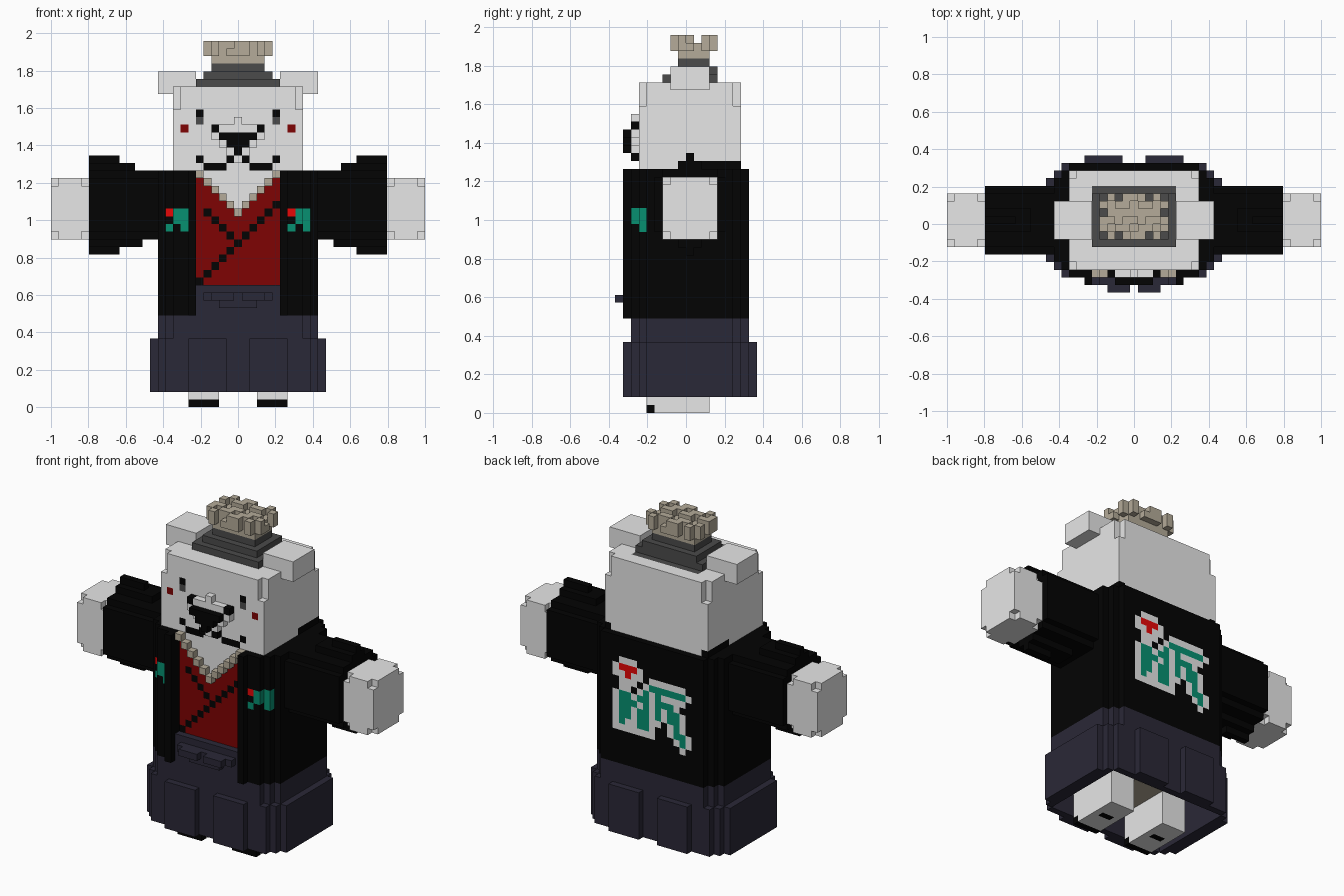
import bpy, bmesh

if "Cube" in bpy.data.objects:
    bpy.data.objects.remove(bpy.data.objects["Cube"])

V = 2 / 49                      # size of one block
COLOURS = {
    "fur_white": (0.80, 0.80, 0.80), "cloth_black": (0.001, 0.001, 0.001),
    "vest_red": (0.21, 0.001, 0.001), "skirt_navy": (0.023, 0.021, 0.038),
    "emblem_green": (0.002, 0.28, 0.165), "bright_red": (0.80, 0.002, 0.002),
    "tan": (0.46, 0.41, 0.32), "hat_grey": (0.07, 0.07, 0.07),
}
mats = {}
for name, rgb in COLOURS.items():
    mats[name] = bpy.data.materials.new(name)
    mats[name].diffuse_color = (*rgb, 1)
WHITE, BLACK, RED, NAVY, GREEN, BRIGHT, TAN, GREY = COLOURS

cells = {}                      # (x, y, z) block -> (part, colour)


def fill(part, col, xs, ys, zs, mirror=False):
    """Fill a box of blocks; ranges are inclusive. part=None carves."""
    for x in range(xs[0], xs[1] + 1):
        for y in range(ys[0], ys[1] + 1):
            for z in range(zs[0], zs[1] + 1):
                for sx in ((x, -x) if mirror else (x,)):
                    if part is None:
                        cells.pop((sx, y, z), None)
                    else:
                        cells[sx, y, z] = (part, col)


def paint(col, x, z, back=False):
    """Recolour the outermost block seen from the front or the back."""
    for y in (range(9, -10, -1) if back else range(-9, 10)):
        if (x, y, z) in cells:
            cells[x, y, z] = (cells[x, y, z][0], col)
            return


def line(a, b):
    n = max(abs(b[0] - a[0]), abs(b[1] - a[1]))
    return {(round(a[0] + (b[0] - a[0]) * i / n), round(a[1] + (b[1] - a[1]) * i / n))
            for i in range(n + 1)}


# skirt: stepped outline, hollow below, with raised pleats front and back
for w, y0, y1 in ((11, -5, 5), (10, -6, 6), (9, -7, 7)):
    fill("skirt", NAVY, (-w, w), (y0, y1), (2, 8))
    fill("skirt", NAVY, (1 - w, w - 1), (y0, y1), (9, 11))
fill("skirt", NAVY, (2, 6), (-8, 8), (2, 8), True)
fill(None, None, (-9, 9), (-6, 6), (2, 8))

# legs with black toes and sole pads, and the lower body between them
fill("lower_body", TAN, (-2, 2), (-4, 2), (5, 8))
fill("leg", WHITE, (3, 6), (-5, 2), (0, 8), True)
fill("leg", BLACK, (3, 6), (-5, -5), (0, 0), True)
fill("leg", BLACK, (4, 5), (-1, -1), (0, 0), True)

# jacket with lapels, open at the front
for w, y0, y1 in ((10, -5, 5), (9, -6, 6), (8, -7, 7)):
    fill("jacket", BLACK, (-w, w), (y0, y1), (12, 30))
fill("jacket", BLACK, (6, 6), (-8, -8), (12, 30), True)
fill(None, None, (-5, 5), (-7, -7), (16, 30))

# vest, waistband and knot
fill("vest", RED, (-5, 5), (-6, -6), (16, 30))
fill("waistband", NAVY, (-5, 5), (-7, -6), (12, 15))
fill("waistband", NAVY, (-4, 4), (-8, -8), (14, 14))
fill("waistband", NAVY, (-2, 2), (-8, -8), (13, 13))
fill("waistband", NAVY, (1, 3), (-9, -9), (14, 14), True)
for x in range(-5, 6):
    paint(BLACK, x, 21 + x)
    if -5 < x < 0:
        paint(BLACK, x, 21 - x)
# open neck: white fur edged with a raised tan collar
for x in range(-5, 6):
    for z in range(26 + abs(x), 31):
        paint(WHITE, x, z)
    fill("collar", TAN, (x, x), (-7, -7), (25 + abs(x), 25 + abs(x)))

# sleeves: stepped round section, widening to the cuff; then hands
for d, r in ((0, 6), (1, 5), (2, 4), (3, 4), (4, 3)):
    for x0, x1, lo, hi in ((11, 12, 22, 30), (13, 13, 21, 30), (14, 15, 21, 31), (16, 19, 20, 32)):
        for y in (-d, d):
            fill("sleeve", BLACK, (x0, x1), (y, y), (max(lo, 26 - r), min(hi, 26 + r)), True)
fill("hand", WHITE, (20, 24), (-3, 3), (22, 29), True)
for x in (20, 24):
    for y in (-3, 3):
        for z in (22, 29):
            fill(None, None, (x, x), (y, y), (z, z), True)

# head, with notched top corners
fill("head", WHITE, (-8, 8), (-6, 6), (31, 41))
for y in (-6, 6):
    fill(None, None, (8, 8), (y, y), (39, 41), True)
fill("head", BLACK, (8, 8), (2, 6), (31, 31), True)
fill("ear", WHITE, (6, 10), (-2, 2), (41, 43), True)

# snout, nose and mouth
for z, w in ((32, 1), (33, 1), (34, 2), (35, 3), (36, 3), (37, 0)):
    fill("snout", WHITE, (-w, w), (-7, -7), (z, z))
for z in (33, 34, 35):
    fill("nose", BLACK, (33 - z, z - 33), (-8, -8), (z, z))
for s in (-1, 1):
    for x, z in ((1, 32), (2, 31), (3, 31), (4, 31), (5, 32), (3, 36), (5, 38)):
        paint(BLACK, s * x, z)
    paint(GREY, s * 5, 37)
    paint(RED, s * 7, 36)

# hat and tuft
for w, y0, y1, z in ((5, -3, 4, 41), (5, -3, 3, 42), (4, -2, 3, 43), (3, -1, 2, 44)):
    fill("hat", GREY, (-w, w), (y0, y1), (z, z))
fill("tuft", TAN, (-3, 3), (-1, 2), (45, 45))
fill("tuft", TAN, (-4, 4), (-2, 3), (46, 46))
for x in range(-4, 5):
    for y in range(-2, 4):
        if abs(x) == 4 and y in (-2, 1, 3) or abs(x) == 2 and y in (-2, 3):
            fill(None, None, (x, x), (y, y), (46, 46))
        elif y != 1 and (x + 2 * y) % 3 != 1:
            fill("tuft", TAN, (x, x), (y, y), (47, 47))

# small chest emblems
for o in (-9, 7):
    paint(BRIGHT, o, 25)
    for x, z in ((1, 25), (2, 25), (1, 24), (2, 24), (0, 23), (2, 23)):
        paint(GREEN, o + x, z)

# back emblem: green strokes and red tip inside a white border
green = set()
for a, b in (((-5, 18), (-5, 22)), ((-4, 19), (-4, 22)), ((-3, 21), (0, 24)), ((-1, 18), (-1, 23)),
             ((-2, 18), (-2, 20)), ((0, 24), (5, 24)), ((1, 20), (1, 23)),
             ((2, 22), (5, 17)), ((3, 22), (5, 18))):
    green |= line(a, b)
red = {(-5, 26), (-4, 26), (-3, 26), (-4, 25)}
for u, z in green | red:
    for du in (-1, 0, 1):
        for dz in (-1, 0, 1):
            if du * dz == 0 or (u < 0 and dz < 0):
                paint(WHITE, -(u + du), z + dz, True)
for group, col in ((green, GREEN), (red, BRIGHT)):
    for u, z in group:
        paint(col, -u, z, True)

# build one mesh per part from the exposed block faces
for part in sorted({p for p, _ in cells.values()}):
    mesh = bpy.data.meshes.new(part)
    bm = bmesh.new()
    verts, slots = {}, []
    for c, (p, col) in cells.items():
        if p != part:
            continue
        if col not in slots:
            slots.append(col)
            mesh.materials.append(mats[col])
        for axis in range(3):
            for side in (0, 1):
                n = list(c)
                n[axis] += 2 * side - 1
                if tuple(n) in cells:
                    continue
                loop = []
                for u, w in ((0, 0), (1, 0), (1, 1), (0, 1)):
                    k = list(c)
                    k[axis] += side
                    k[(axis + 1) % 3] += u
                    k[(axis + 2) % 3] += w
                    k = tuple(k)
                    if k not in verts:
                        verts[k] = bm.verts.new(((k[0] - 0.5) * V, k[1] * V, k[2] * V))
                    loop.append(verts[k])
                f = bm.faces.new(loop if side else loop[::-1])
                f.material_index = slots.index(col)
    # merge flat neighbours of one colour into clean panels
    bmesh.ops.dissolve_limit(bm, angle_limit=0.01, verts=bm.verts[:], edges=bm.edges[:],
                             delimit={'MATERIAL'})
    bm.to_mesh(mesh)
    bm.free()
    bpy.context.collection.objects.link(bpy.data.objects.new(part, mesh))

for m in bpy.data.materials:
    if m.users and not m.is_grease_pencil:
        m.use_nodes = True
        m.node_tree.nodes["Principled BSDF"].inputs["Base Color"].default_value = m.diffuse_color
